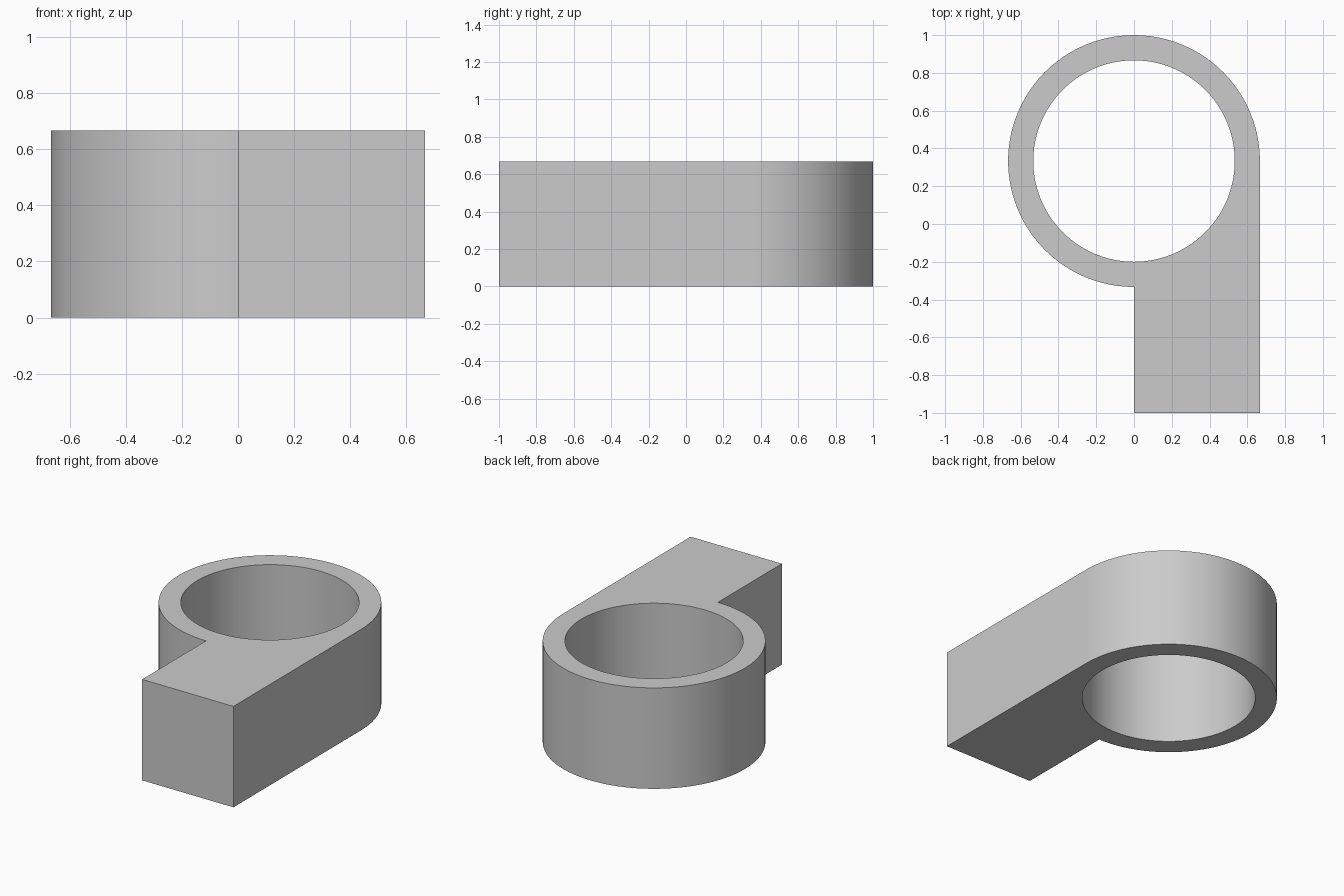
import bpy, bmesh
from math import cos, sin, radians

if "Cube" in bpy.data.objects:
    bpy.data.objects.remove(bpy.data.objects["Cube"])

R = 2 / 3            # outer radius, arm width and height
BORE = 0.8 * R       # bore radius
CY = 1 / 3           # ring centre in y
STEPS = 96


def arc(radius, degrees, count):
    return [(radius * cos(radians(degrees * i / count)),
             CY + radius * sin(radians(degrees * i / count)))
            for i in range(count + 1)]


def add_loop(bm, points):
    verts = [bm.verts.new((x, y, 0)) for x, y in points]
    return [bm.edges.new((v, verts[i - 1])) for i, v in enumerate(verts)]


bm = bmesh.new()

# Outline: three quarters of a circle running into a straight tangent arm
outline = arc(R, 270, STEPS * 3 // 4) + [(0, -1), (R, -1)]
# Round through hole
hole = arc(BORE, 360, STEPS)[:-1]
edges = add_loop(bm, outline) + add_loop(bm, hole)

# Fill between the loops and raise to full height
bmesh.ops.triangle_fill(bm, edges=edges, use_beauty=True, normal=(0, 0, 1))
raised = bmesh.ops.extrude_face_region(bm, geom=bm.faces[:], use_keep_orig=True)
bmesh.ops.translate(bm, vec=(0, 0, R),
                    verts=[g for g in raised["geom"] if isinstance(g, bmesh.types.BMVert)])
bmesh.ops.recalc_face_normals(bm, faces=bm.faces[:])

mesh = bpy.data.meshes.new("ring_with_arm")
bm.to_mesh(mesh)
bm.free()
part = bpy.data.objects.new("ring_with_arm", mesh)
bpy.context.collection.objects.link(part)

# Smooth round walls, crisp rims
bpy.context.view_layer.objects.active = part
part.select_set(True)
bpy.ops.object.shade_smooth_by_angle(angle=radians(30))
